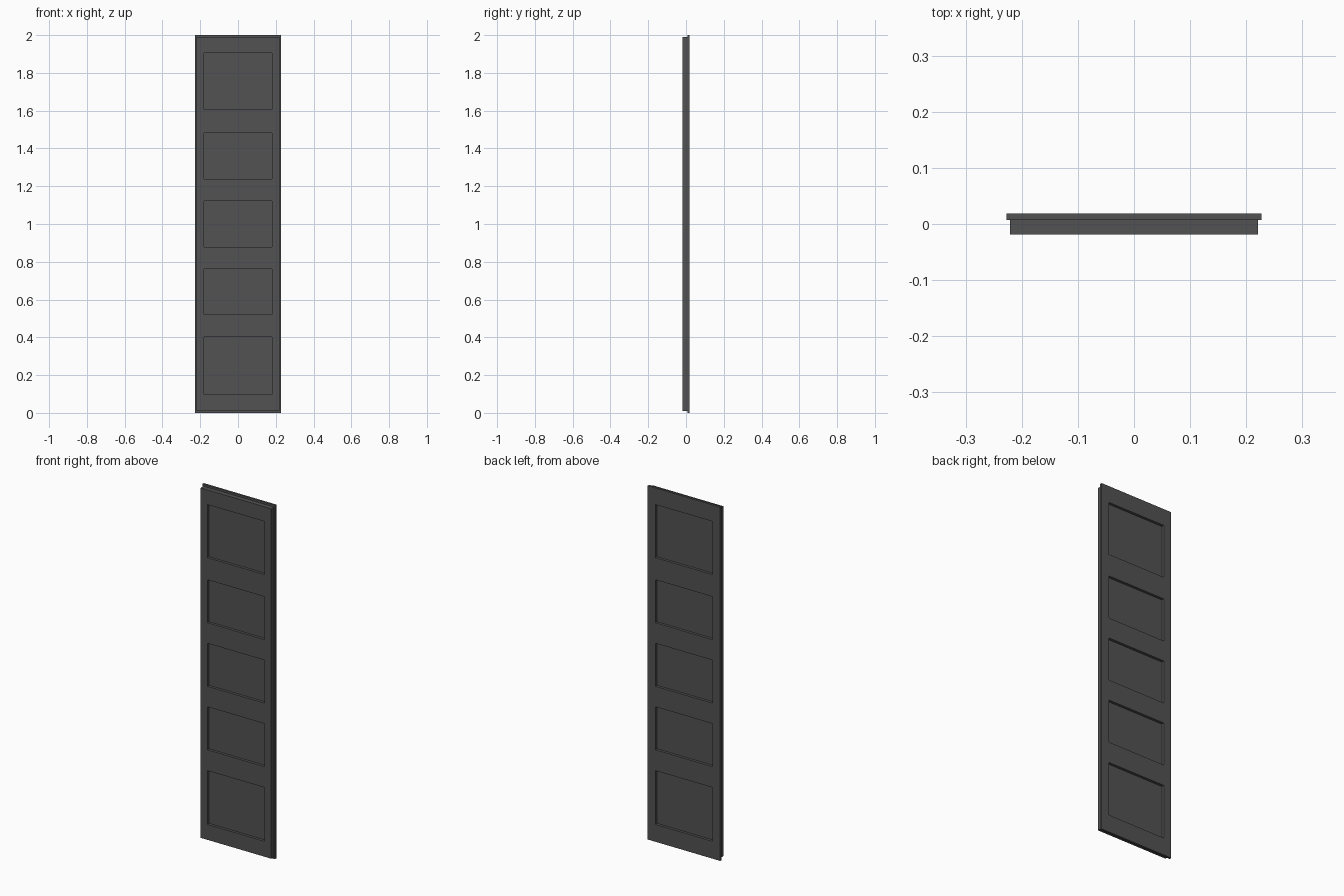
import bpy, bmesh
from mathutils import Matrix, Vector

if "Cube" in bpy.data.objects:
    bpy.data.objects.remove(bpy.data.objects["Cube"])

mat = bpy.data.materials.new("dark grey")
mat.diffuse_color = (0.085, 0.085, 0.085, 1)
mat.use_nodes = True
mat.node_tree.nodes["Principled BSDF"].inputs["Base Color"].default_value = mat.diffuse_color


def boxes(name, specs):
    """One object from boxes given as (half width, y0, y1, z0, z1), centred on x = 0."""
    bm = bmesh.new()
    for hx, y0, y1, z0, z1 in specs:
        m = Matrix.LocRotScale(Vector((0, (y0 + y1) / 2, (z0 + z1) / 2)), None,
                               Vector((2 * hx, y1 - y0, z1 - z0)))
        bmesh.ops.create_cube(bm, size=1, matrix=m)
    me = bpy.data.meshes.new(name)
    bm.to_mesh(me)
    bm.free()
    me.materials.append(mat)
    ob = bpy.data.objects.new(name, me)
    bpy.context.collection.objects.link(ob)
    return ob


def boolean(target, other, op):
    mod = target.modifiers.new(op.lower(), 'BOOLEAN')
    mod.operation, mod.object, mod.solver = op, other, 'EXACT'
    bpy.context.view_layer.objects.active = target
    bpy.ops.object.modifier_apply(modifier=mod.name)
    bpy.data.objects.remove(other)


# door leaf with a wider rebate lip along the back
door = boxes("door_leaf", [(0.221, -0.019, 0.013, 0.011, 1.989)])
lip = boxes("back_lip", [(0.227, 0.007, 0.019, 0, 2)])
boolean(door, lip, 'UNION')

# five recessed panels, sunk from both faces
openings = [(0.098, 0.402), (0.52, 0.763), (0.879, 1.122), (1.238, 1.481), (1.606, 1.906)]
cuts = []
for z0, z1 in openings:
    cuts.append((0.179, -0.05, -0.004, z0, z1))
    cuts.append((0.179, 0.004, 0.05, z0, z1))
cutter = boxes("panel_cutter", cuts)
cutter.hide_render = True
boolean(door, cutter, 'DIFFERENCE')
